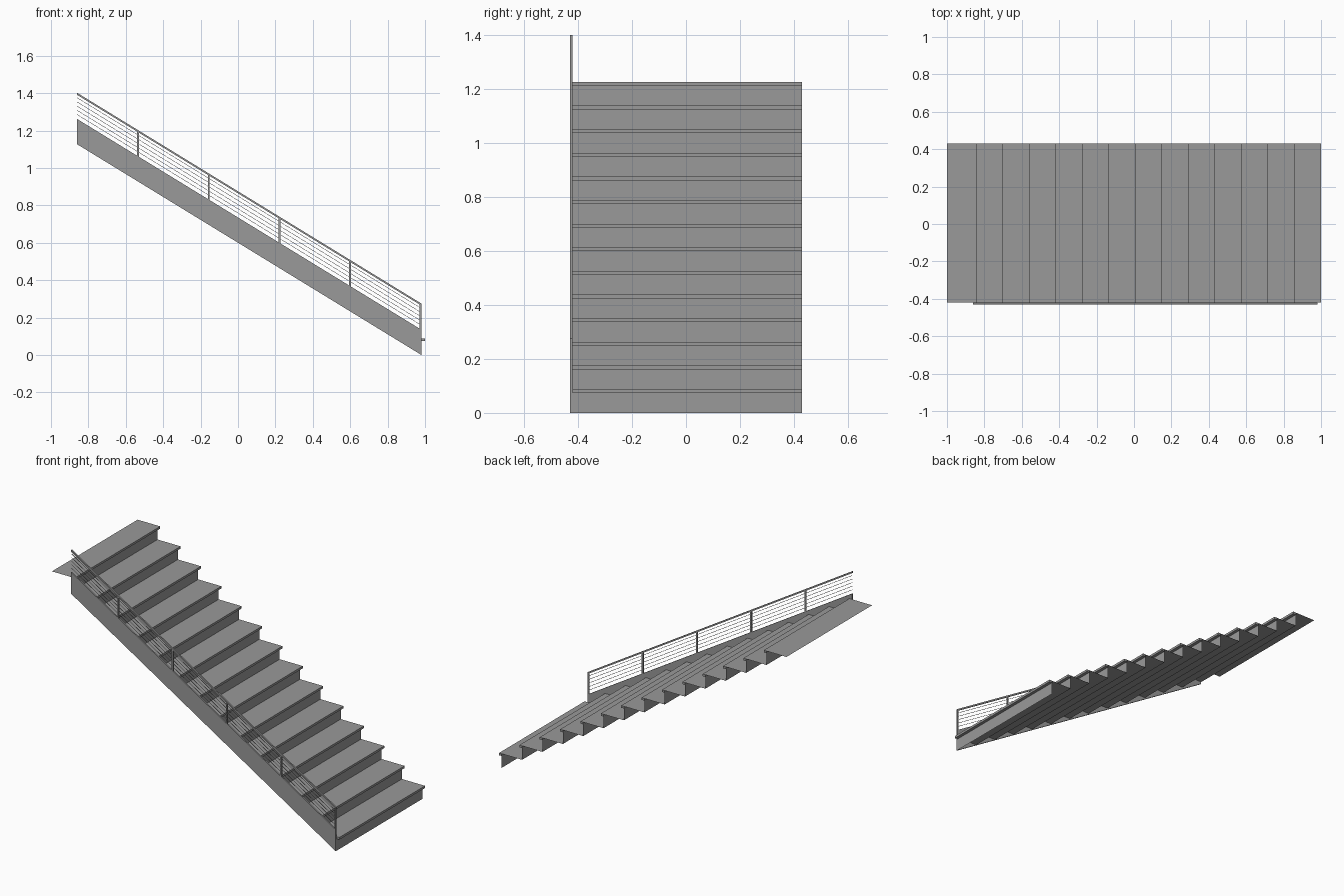
import bpy
import bmesh
from mathutils import Vector

old = bpy.data.objects.get("Cube")
if old:
    bpy.data.objects.remove(old, do_unlink=True)

grey = bpy.data.materials.new("mid grey")
grey.use_nodes = True
colour = (0.32, 0.32, 0.32, 1)
grey.diffuse_color = colour
grey.node_tree.nodes["Principled BSDF"].inputs["Base Color"].default_value = colour

STEPS, RUN, RISE = 14, 0.1417, 0.0876
LIP_DEPTH, LIP_HEIGHT = 0.019, 0.014
FIRST_TOP = 0.088
Y_RAIL, Y_IN, Y_OUT = -0.43, -0.421, 0.43
X_LOW, X_HIGH = 0.981, -0.86
SLOPE = -0.612


def finish(name, bm):
    mesh = bpy.data.meshes.new(name)
    bm.to_mesh(mesh)
    bm.free()
    mesh.materials.append(grey)
    obj = bpy.data.objects.new(name, mesh)
    bpy.context.collection.objects.link(obj)
    return obj


def prism(name, outline, y0, y1):
    """Solid with an x-z outline, spanning y0 to y1."""
    bm = bmesh.new()
    face = bm.faces.new([bm.verts.new((x, y0, z)) for x, z in outline])
    grown = bmesh.ops.extrude_face_region(bm, geom=[face])["geom"]
    moved = [v for v in grown if isinstance(v, bmesh.types.BMVert)]
    bmesh.ops.translate(bm, verts=moved, vec=Vector((0, y1 - y0, 0)))
    bmesh.ops.recalc_face_normals(bm, faces=bm.faces)
    return finish(name, bm)


def stringer_top(x):
    return 0.135 + SLOPE * (x - X_LOW)


def sloped_bar(name, offset, height, y0, y1):
    """Bar parallel to the stringer, its underside offset above it."""
    low, high = stringer_top(X_LOW) + offset, stringer_top(X_HIGH) + offset
    return prism(name, [(X_LOW, low), (X_LOW, low + height),
                        (X_HIGH, high + height), (X_HIGH, high)], y0, y1)


# Thin folded steps, open underneath, each with a boxed nosing
bm = bmesh.new()


def strip(a, b):
    bm.faces.new([bm.verts.new(p) for p in (
        (a[0], Y_IN, a[1]), (a[0], Y_OUT, a[1]),
        (b[0], Y_OUT, b[1]), (b[0], Y_IN, b[1]))])


for i in range(STEPS):
    nose = 1 - i * RUN
    riser = nose - LIP_DEPTH
    top = FIRST_TOP + i * RISE
    under = top - LIP_HEIGHT
    foot = top - RISE if i else 0
    back = nose - RUN - LIP_DEPTH if i < STEPS - 1 else -1
    strip((riser, foot), (riser, under))
    strip((riser, under), (nose, under))
    strip((nose, under), (nose, top))
    strip((nose, top), (back, top))
    strip((riser, top), (riser, under))
    corners = [(riser, under), (nose, under), (nose, top), (riser, top)]
    bm.faces.new([bm.verts.new((x, Y_IN, z)) for x, z in corners])
    bm.faces.new([bm.verts.new((x, Y_OUT, z)) for x, z in reversed(corners)])
bmesh.ops.remove_doubles(bm, verts=bm.verts, dist=0.0001)
finish("steps", bm)

# Side stringer
sloped_bar("stringer", -0.135, 0.135, Y_RAIL, Y_IN)

# Handrail and thin infill wires
sloped_bar("handrail", 0.129, 0.011, Y_RAIL, Y_IN)
y_mid = (Y_RAIL + Y_IN) / 2
for k in range(1, 6):
    sloped_bar(f"rail_wire_{k}", 0.0225 * k, 0.0025, y_mid - 0.001, y_mid + 0.001)

# Railing posts
for k in range(5):
    x1 = X_LOW - k * 0.3775
    x0 = x1 - 0.01
    prism(f"post_{k + 1}", [(x0, stringer_top(x0) - 0.002), (x1, stringer_top(x1) - 0.002),
                            (x1, stringer_top(x1) + 0.132), (x0, stringer_top(x0) + 0.132)],
          Y_RAIL, Y_IN)
